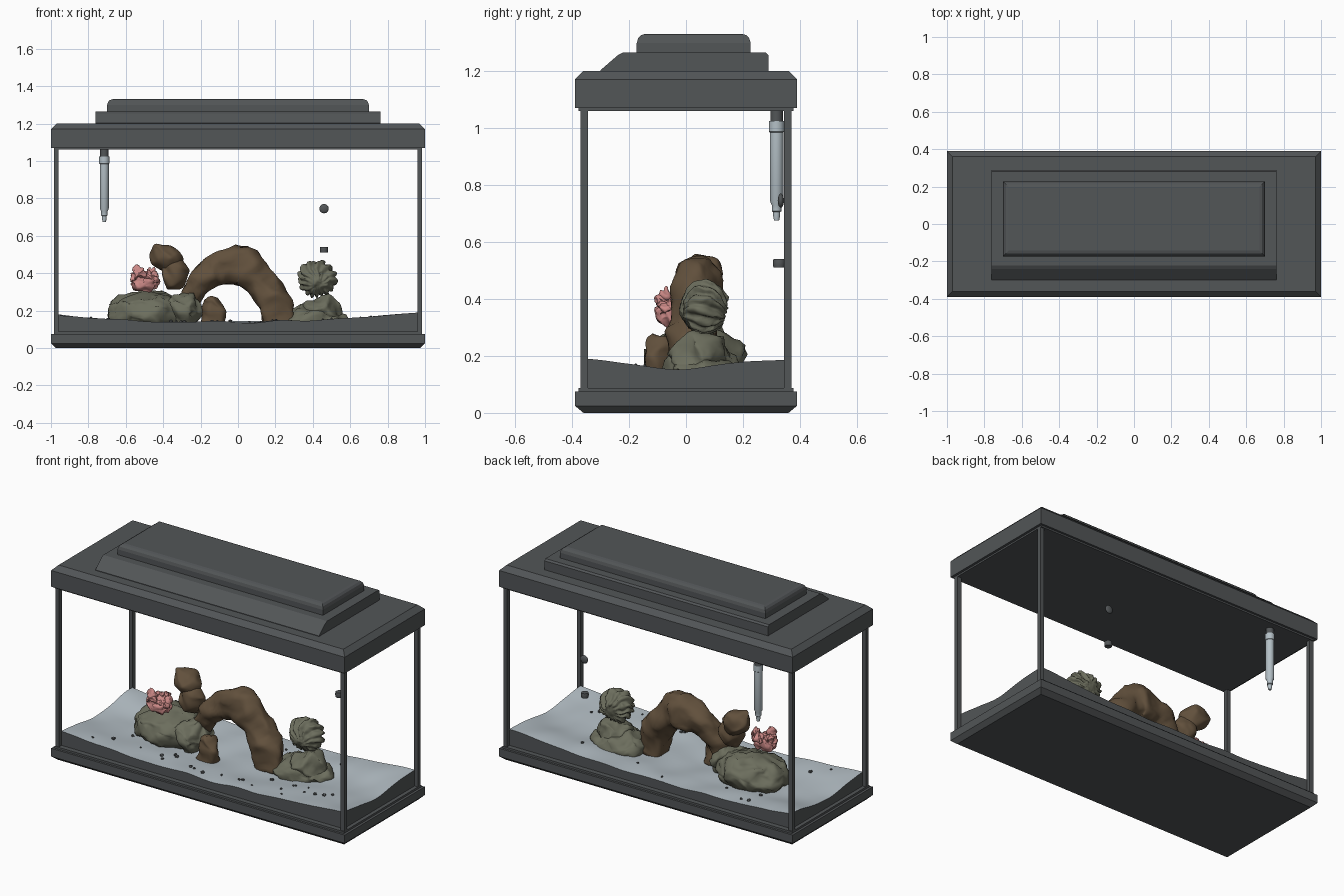
import bpy, bmesh, math, random
from mathutils import Vector, noise

random.seed(4)
if "Cube" in bpy.data.objects:
    bpy.data.objects.remove(bpy.data.objects["Cube"], do_unlink=True)


def material(name, rgb):
    m = bpy.data.materials.new(name)
    m.use_nodes = True
    m.diffuse_color = (*rgb, 1)
    m.node_tree.nodes["Principled BSDF"].inputs["Base Color"].default_value = (*rgb, 1)
    return m


FRAME = material("charcoal plastic", (0.085, 0.092, 0.096))
SAND = material("pale sand", (0.45, 0.51, 0.55))
STONE = material("olive stone", (0.15, 0.155, 0.11))
WOOD = material("brown driftwood", (0.12, 0.08, 0.045))
CORAL = material("pink coral", (0.6, 0.25, 0.24))
HEATER = material("light grey plastic", (0.46, 0.53, 0.57))


def finish(name, bm, mats, smooth=False):
    bmesh.ops.recalc_face_normals(bm, faces=bm.faces)
    for f in bm.faces:
        f.smooth = smooth
    mesh = bpy.data.meshes.new(name)
    bm.to_mesh(mesh)
    bm.free()
    for m in mats:
        mesh.materials.append(m)
    ob = bpy.data.objects.new(name, mesh)
    bpy.context.collection.objects.link(ob)
    return ob


def loft(bm, rings):
    """Skin a list of point rings and cap both ends."""
    loops = [[bm.verts.new(p) for p in ring] for ring in rings]
    n = len(loops[0])
    for a, b in zip(loops, loops[1:]):
        for i in range(n):
            j = (i + 1) % n
            bm.faces.new((a[i], a[j], b[j], b[i]))
    bm.faces.new(loops[0])
    bm.faces.new(loops[-1])


def stepped_box(name, levels, cy=0):
    """Stack of rectangles given as (z, half x, half y)."""
    bm = bmesh.new()
    corners = ((-1, -1), (1, -1), (1, 1), (-1, 1))
    loft(bm, [[(sx * hx, cy + sy * hy, z) for sx, sy in corners] for z, hx, hy in levels])
    return finish(name, bm, [FRAME])


def box(name, centre, size, mat):
    bm = bmesh.new()
    bmesh.ops.create_cube(bm, size=1)
    for v in bm.verts:
        v.co = Vector(c + s * k for c, s, k in zip(centre, size, v.co))
    return finish(name, bm, [mat])


def lathe(name, x, y, profile, mat):
    """Turned part from (radius, z) pairs."""
    bm = bmesh.new()
    angles = [math.tau * i / 20 for i in range(20)]
    loft(bm, [[(x + r * math.cos(a), y + r * math.sin(a), z) for a in angles] for r, z in profile])
    ob = finish(name, bm, [mat], True)
    ob.data.set_sharp_from_angle(angle=math.radians(35))
    return ob


def roughen(verts, amount, scale):
    """Push vertices along a multi-scale noise field."""
    for v in verts:
        p = v.co * scale
        v.co += amount * (noise.noise_vector(p) + 0.5 * noise.noise_vector(p * 2.3))


def blob(bm, centre, radii, amount, scale, detail=4):
    verts = bmesh.ops.create_icosphere(bm, subdivisions=detail, radius=1)["verts"]
    for v in verts:
        v.co = Vector(c + r * k for c, r, k in zip(centre, radii, v.co))
    roughen(verts, amount, scale)


def rock(name, lumps, mat, amount=0.03, scale=13):
    bm = bmesh.new()
    for centre, radii in lumps:
        blob(bm, centre, radii, amount, scale)
    return finish(name, bm, [mat], True)


def branch(name, path, steps=6, sides=28):
    """Tapering limb in the xz plane through (x, y, z, radius) points."""
    pts = [Vector(p) for p in path]
    pts = [2 * pts[0] - pts[1]] + pts + [2 * pts[-1] - pts[-2]]
    fine = []
    for a, b, c, d in zip(pts, pts[1:], pts[2:], pts[3:]):
        for k in range(steps):
            t = k / steps
            fine.append(b + (c - a) * t / 2 + (2 * a - 5 * b + 4 * c - d) * t * t / 2
                        + (3 * b - a - 3 * c + d) * t ** 3 / 2)
    fine.append(pts[-2])
    rings = []
    for i, p in enumerate(fine):
        tan = (fine[min(i + 1, len(fine) - 1)] - fine[max(i - 1, 0)]).xyz.normalized()
        side = Vector((0, 1, 0))
        up = side.cross(tan).normalized()
        angles = [math.tau * j / sides for j in range(sides)]
        rings.append([p.xyz + p.w * (0.9 * side * math.cos(a) + up * math.sin(a)) for a in angles])
    bm = bmesh.new()
    loft(bm, rings)
    roughen(bm.verts, 0.025, 9)
    return finish(name, bm, [WOOD], True)


# Base tray, lid and raised light hood
stepped_box("base_tray", [(0, 0.975, 0.36), (0.025, 1, 0.39), (0.075, 1, 0.39),
                          (0.075, 0.985, 0.377), (0.087, 0.985, 0.377)])
stepped_box("lid", [(1.06, 0.985, 0.377), (1.07, 0.985, 0.377), (1.07, 1, 0.39),
                    (1.17, 1, 0.39), (1.2, 0.97, 0.36)])
hood_profile = [(-0.3, 1.195), (-0.3, 1.203), (-0.24, 1.255), (-0.222, 1.265),
                (0.28, 1.265), (0.29, 1.255), (0.29, 1.195)]
bm = bmesh.new()
loft(bm, [[(x, y, z) for y, z in hood_profile] for x in (-0.762, 0.762)])
finish("hood_step", bm, [FRAME])
stepped_box("hood_top", [(1.26, 0.7, 0.2), (1.298, 0.7, 0.2), (1.315, 0.695, 0.195),
                         (1.326, 0.685, 0.185), (1.33, 0.67, 0.17)], 0.027)

# Corner posts
for sx, side in ((-1, "right"), (1, "left")):
    for sy, end in ((-1, "front"), (1, "back")):
        box(f"{end}_{side}_post", (sx * 0.972, sy * 0.357, 0.572), (0.026, 0.026, 0.98), FRAME)


# Sand bed with dunes
def sand_height(x, y):
    swell = 0.017 * (0.3 + 0.7 * abs(x)) * math.cos(9.5 * (y - 0.32))
    ripple = 0.012 * noise.noise(Vector((x * 5, y * 5, 0)))
    return 0.132 + 0.035 * x * x + 0.008 * x + swell + ripple


bm = bmesh.new()
bmesh.ops.create_grid(bm, x_segments=72, y_segments=28, size=1)
for v in bm.verts:
    x, y = v.co.x * 0.962, v.co.y * 0.346
    v.co = (x, y, sand_height(x, y))
rim = [e for e in bm.edges if e.is_boundary]
skirt = bmesh.ops.extrude_edge_only(bm, edges=rim)["geom"]
for item in skirt:
    if isinstance(item, bmesh.types.BMVert):
        item.co.z = 0.08
    elif isinstance(item, bmesh.types.BMFace):
        item.material_index = 1
sand = finish("sand_bed", bm, [SAND, FRAME], True)
sand.data.set_sharp_from_angle(angle=math.radians(40))

# Scattered pebbles
bm = bmesh.new()
for i in range(34):
    x, y = random.uniform(-0.8, 0.8), random.uniform(-0.3, -0.1)
    if i % 4 == 0:
        y = random.uniform(0.15, 0.3)
    r = random.uniform(0.006, 0.013)
    blob(bm, (x, y, sand_height(x, y) + r * 0.4), (r, r, r * 0.8), 0.003, 90, 1)
finish("pebbles", bm, [FRAME])

# Stones
rock("right_stone", [((-0.48, 0.03, 0.19), (0.215, 0.175, 0.115)),
                     ((-0.29, -0.01, 0.2), (0.1, 0.11, 0.09))], STONE)
rock("left_stone", [((0.4, 0.06, 0.14), (0.18, 0.14, 0.08)),
                    ((0.45, 0.05, 0.19), (0.1, 0.1, 0.09))], STONE, 0.025)

# Ridged coral ball
bm = bmesh.new()
bmesh.ops.create_icosphere(bm, subdivisions=5, radius=1)
for v in bm.verts:
    angle = math.atan2(v.co.z + 0.3, v.co.x)
    around = math.hypot(v.co.x, v.co.z + 0.3)
    fold = 1 + 0.09 * min(1, around * 1.5) * math.sin(15 * angle + 4 * v.co.y)
    v.co = Vector((0.42 + 0.1 * v.co.x * fold, 0.065 + 0.08 * v.co.y * fold, 0.37 + 0.095 * v.co.z * fold))
roughen(bm.verts, 0.015, 14)
finish("ridged_coral", bm, [STONE], True)

# Driftwood arch, stump and upright lump
branch("driftwood_arch", [(-0.26, 0.03, 0.24, 0.045), (-0.21, 0.03, 0.35, 0.065), (-0.12, 0.04, 0.42, 0.085),
                          (0, 0.04, 0.44, 0.1), (0.07, 0.03, 0.41, 0.095), (0.14, 0.02, 0.32, 0.09),
                          (0.195, 0.01, 0.23, 0.09), (0.21, 0.01, 0.12, 0.08)])
branch("driftwood_stump", [(-0.14, -0.09, 0.11, 0.065), (-0.14, -0.09, 0.2, 0.058),
                           (-0.14, -0.09, 0.25, 0.05), (-0.14, -0.09, 0.27, 0.03)])
rock("driftwood_lump", [((-0.38, 0.05, 0.48), (0.088, 0.075, 0.075)),
                        ((-0.34, 0.04, 0.4), (0.075, 0.06, 0.09))], WOOD, 0.025, 8)

# Knobbly soft coral
bm = bmesh.new()
blob(bm, (-0.5, -0.05, 0.35), (0.075, 0.05, 0.045), 0.02, 25)
for i in range(11):
    a = math.tau * i / 11
    c = (-0.5 + 0.055 * math.cos(a), -0.05 + 0.035 * math.sin(a), random.uniform(0.36, 0.41))
    blob(bm, c, (0.02, 0.02, random.uniform(0.02, 0.035)), 0.02, 30, 3)
finish("soft_coral", bm, [CORAL], True)

# Heater tube with dark cap
lathe("heater_tube", -0.715, 0.318, [(0.009, 0.675), (0.012, 0.69), (0.012, 0.705), (0.017, 0.708), (0.017, 0.73),
                                     (0.024, 0.745), (0.024, 0.985), (0.027, 0.987), (0.027, 1.025)], HEATER)
lathe("heater_cap", -0.715, 0.318, [(0.022, 1.02), (0.022, 1.065)], FRAME)

# Round fitting and small clip on the back wall
bm = bmesh.new()
blob(bm, (0.46, 0.333, 0.745), (0.025, 0.011, 0.025), 0, 1, 3)
finish("round_fitting", bm, [FRAME], True)
lathe("back_clip", 0.46, 0.327, [(0.02, 0.51), (0.022, 0.52), (0.022, 0.53), (0.02, 0.54)], FRAME)
